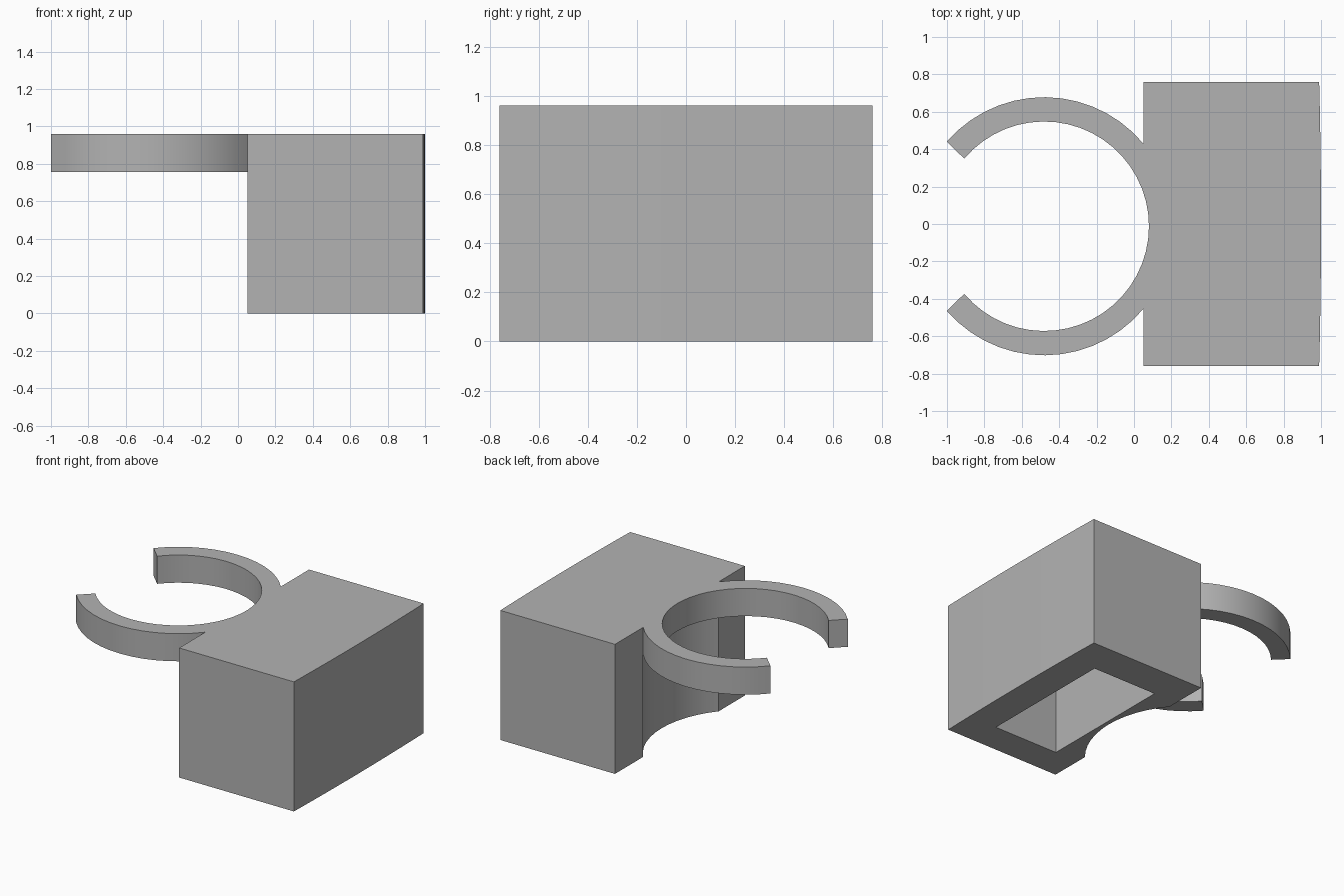
import bpy
import bmesh
from math import sin, cos, acos, radians

if "Cube" in bpy.data.objects:
    bpy.data.objects.remove(bpy.data.objects["Cube"], do_unlink=True)

HEIGHT, PLATE_Z = 0.96, 0.755
BACK_X, FRONT_X, HALF_Y = 0.05, 0.99, 0.76
CX, CY = -0.48, -0.012          # clamp ring centre
OUTER, INNER = 0.69, 0.56
JOIN = acos((BACK_X - CX) / OUTER)

grey = bpy.data.materials.new("plain grey")
grey.use_nodes = True
grey.diffuse_color = (0.45, 0.45, 0.45, 1)
grey.node_tree.nodes["Principled BSDF"].inputs["Base Color"].default_value = grey.diffuse_color


def arc(radius, start, end, steps):
    angles = [start + (end - start) * i / steps for i in range(steps + 1)]
    return [(CX + radius * cos(a), CY + radius * sin(a)) for a in angles]


def prism(name, outline, low, high):
    bm = bmesh.new()
    face = bm.faces.new([bm.verts.new((x, y, low)) for x, y in outline])
    grown = bmesh.ops.extrude_face_region(bm, geom=[face])
    top = [v for v in grown["geom"] if isinstance(v, bmesh.types.BMVert)]
    bmesh.ops.translate(bm, verts=top, vec=(0, 0, high - low))
    bmesh.ops.recalc_face_normals(bm, faces=bm.faces)
    mesh = bpy.data.meshes.new(name)
    bm.to_mesh(mesh)
    bm.free()
    mesh.materials.append(grey)
    ob = bpy.data.objects.new(name, mesh)
    bpy.context.collection.objects.link(ob)
    return ob


def combine(target, other, operation):
    mod = target.modifiers.new(operation.lower(), "BOOLEAN")
    mod.object, mod.operation, mod.solver = other, operation, "EXACT"
    bpy.ops.object.select_all(action="DESELECT")
    target.select_set(True)
    bpy.context.view_layer.objects.active = target
    bpy.ops.object.modifier_apply(modifier=mod.name)
    bpy.data.objects.remove(other, do_unlink=True)


# Slightly bowed outer wall, shared by the housing and the plate
bow = []
for i in range(13):
    t = i / 6 - 1
    bow.append((FRONT_X + 0.01 * (1 - t * t), t * HALF_Y))
sides = [(BACK_X, -HALF_Y)] + bow + [(BACK_X, HALF_Y)]

# Housing with a round hollow in its back and a pocket open at the bottom
housing = prism("housing", sides + arc(OUTER, JOIN, -JOIN, 12), 0, PLATE_Z)
pocket = prism("pocket_cutter", [(0.24, -0.53), (0.765, -0.53), (0.765, 0.5), (0.24, 0.5)],
               -0.1, PLATE_Z + 0.1)
combine(housing, pocket, "DIFFERENCE")

# Top plate that carries the open clamp ring
tip_out, tip_in = radians(139), radians(139.8)
plate = prism("clamp_plate",
              sides + arc(OUTER, JOIN, tip_out, 14)
              + arc(INNER, tip_in, -tip_in, 40)
              + arc(OUTER, -tip_out, -JOIN, 14),
              PLATE_Z, HEIGHT)
combine(housing, plate, "UNION")
housing.name = "clamp_housing"
bpy.ops.object.shade_smooth_by_angle(angle=radians(30))
